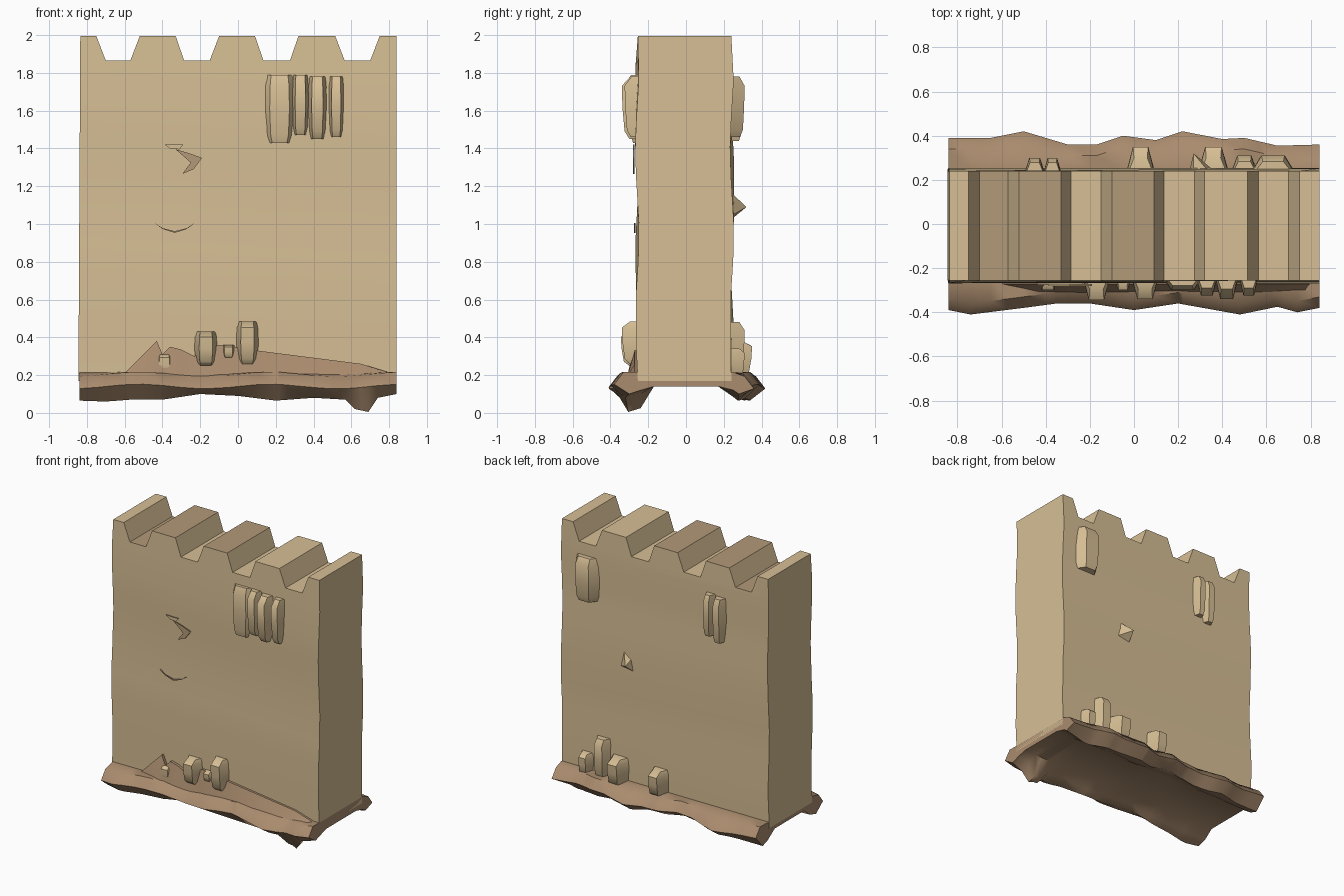
import bpy, bmesh, math
from mathutils import Vector

cube = bpy.data.objects.get("Cube")
if cube:
    bpy.data.objects.remove(cube, do_unlink=True)


def material(name, rgb):
    m = bpy.data.materials.new(name)
    m.use_nodes = True
    m.diffuse_color = (*rgb, 1)
    m.node_tree.nodes["Principled BSDF"].inputs["Base Color"].default_value = (*rgb, 1)
    return m


STONE = material("sandstone", (0.68, 0.52, 0.30))
SHADED = material("weathered_stone", (0.45, 0.32, 0.19))
EARTH = material("brown_earth", (0.40, 0.26, 0.155))


def finish(name, bm, mats, angle=40):
    bmesh.ops.recalc_face_normals(bm, faces=bm.faces[:])
    me = bpy.data.meshes.new(name)
    bm.to_mesh(me)
    bm.free()
    ob = bpy.data.objects.new(name, me)
    bpy.context.collection.objects.link(ob)
    for m in mats:
        me.materials.append(m)
    bpy.ops.object.select_all(action="DESELECT")
    ob.select_set(True)
    bpy.context.view_layer.objects.active = ob
    bpy.ops.object.shade_smooth_by_angle(angle=math.radians(angle))
    return ob


def loft(name, rings, mats, angle=40):
    """Join closed rings of equal length and cap both ends."""
    bm = bmesh.new()
    rows = [[bm.verts.new(p) for p in ring] for ring in rings]
    n = len(rows[0])
    for a, b in zip(rows, rows[1:]):
        for i in range(n):
            j = (i + 1) % n
            bm.faces.new((a[i], a[j], b[j], b[i]))
    bm.faces.new(rows[0])
    bm.faces.new(rows[-1])
    return finish(name, bm, mats, angle)


def sample(points, x):
    """Linear lookup in a short list of (x, value) pairs."""
    for (x0, v0), (x1, v1) in zip(points, points[1:]):
        if x <= x1:
            return v0 + (v1 - v0) * (x - x0) / (x1 - x0)
    return points[-1][1]


# Wall with battlements: one outline pushed through the thickness
LEFT, RIGHT, TOP, FLOOR = -0.835, 0.84, 1.995, 1.865
outline = [(RIGHT, 0.17), (LEFT - 0.01, 0.17), (LEFT, TOP), (-0.75, TOP)]
for f0, f1, t0, t1 in ((-0.70, -0.57, -0.52, -0.33), (-0.285, -0.15, -0.10, 0.09),
                       (0.135, 0.275, 0.32, 0.515), (0.565, 0.70, 0.75, RIGHT)):
    outline += [(f0, FLOOR), (f1, FLOOR), (t0, TOP), (t1, TOP)]
bm = bmesh.new()
front = bm.faces.new([bm.verts.new((x, -0.255, z)) for x, z in outline])
ext = bmesh.ops.extrude_face_region(bm, geom=[front])
for v in ext["geom"]:
    if isinstance(v, bmesh.types.BMVert):
        v.co.y = 0.24
for z in (0.4, 0.68, 0.85, 1.05, 1.3, 1.45, 1.6, 1.8):
    bmesh.ops.bisect_plane(bm, geom=bm.verts[:] + bm.edges[:] + bm.faces[:],
                           plane_co=(0, 0, z), plane_no=(0.05, 0, 1))
for v in bm.verts:
    if 0.2 < v.co.z < 1.85:
        swell = 0.010 * math.sin(7 * v.co.z + 1.5 * v.co.x)
        v.co.y += math.copysign(0.004, v.co.y) + swell
for f in bm.faces:
    c = f.calc_center_median()
    flat = c.z > 1.8 and max(v.co.z for v in f.verts) - min(v.co.z for v in f.verts) < 0.01
    # worn tops on the two middle battlements and in the first gap
    f.material_index = int(flat and any(abs(c.x - x) < 0.04 for x in (-0.635, -0.425, -0.005)))
finish("wall", bm, [STONE, SHADED])

# Earth footing: hollow underneath, with an uneven lip on both faces
front_lip = [(-0.84, 0.39), (-0.74, 0.41), (-0.5, 0.38), (-0.35, 0.36), (-0.2, 0.36), (0, 0.39),
             (0.2, 0.36), (0.48, 0.41), (0.65, 0.375), (0.74, 0.40), (0.84, 0.38)]
back_lip = [(-0.84, 0.39), (-0.65, 0.39), (-0.5, 0.42), (-0.3, 0.36), (-0.17, 0.36), (-0.05, 0.40),
            (0.1, 0.38), (0.22, 0.42), (0.4, 0.385), (0.5, 0.39), (0.65, 0.355), (0.84, 0.36)]
underside = [(-0.84, 0.065), (-0.7, 0.06), (-0.57, 0.07), (-0.4, 0.07), (-0.2, 0.1), (0, 0.09),
             (0.2, 0.065), (0.4, 0.08), (0.57, 0.07), (0.62, 0.02), (0.69, 0.005), (0.74, 0.08), (0.84, 0.1)]
stations = sorted({round(x, 2) for x, _ in front_lip + back_lip + underside})
rings = []
for x in stations:
    f, b, low = sample(front_lip, x), sample(back_lip, x), sample(underside, x)
    soft = max(low, 0.065)
    rise = 0.012 * math.sin(9 * x)
    rings.append([(x, y, z) for y, z in (
        (-0.25, 0.215), (-f + 0.05, 0.205 + rise), (-f, 0.14 + rise), (-f + 0.08, low), (-0.24, low + 0.02),
        (-0.17, 0.14), (0.17, 0.14), (0.25, soft + 0.02), (b - 0.08, soft), (b, 0.14 - rise),
        (b - 0.05, 0.205 - rise), (0.25, 0.215))])
loft("earth_footing", rings, [EARTH], 50)

# Earth drifted up against the front
crest = [(-0.6, 0.21), (-0.43, 0.38), (-0.4, 0.31), (-0.36, 0.35), (-0.3, 0.335), (-0.23, 0.30),
         (-0.1, 0.36), (0.1, 0.33), (0.65, 0.26), (0.83, 0.205)]
loft("earth_drift", [[(x, -0.272, z), (x, -0.31, 0.195), (x, -0.24, 0.19), (x, -0.24, z)]
                     for x, z in crest], [EARTH])


def block(name, x, z0, z1, width, depth, side, lean=0.0):
    """Worn stone standing out of one face: side -1 is front, +1 is back."""
    base = 0.235
    rings = []
    for t, w, d in ((0, 0.75, 0.45), (0.12, 0.9, 0.8), (0.5, 1, 0.95), (0.85, 0.95, 1), (1, 0.85, 0.4)):
        z, h = z0 + (z1 - z0) * t, width * w / 2
        out = 0.265 + (depth - 0.265) * d
        cx = x + lean * t
        rings.append([(cx - h, side * base, z), (cx - h * 0.55, side * out, z),
                      (cx + h * 0.55, side * out, z), (cx + h, side * base, z)])
    return loft(name, rings, [STONE], 45)


# Loose stones at the foot and exposed stones near the top
for name, side, stones in (
    ("front_foot_stone", -1, ((-0.17, 0.25, 0.43, 0.13, 0.345), (0.05, 0.26, 0.485, 0.13, 0.34),
                              (-0.05, 0.29, 0.36, 0.08, 0.30), (-0.39, 0.2, 0.31, 0.1, 0.30))),
    ("back_foot_stone", 1, ((0.03, 0.2, 0.38, 0.13, 0.35), (0.36, 0.19, 0.38, 0.14, 0.35),
                            (0.50, 0.2, 0.48, 0.12, 0.31), (0.63, 0.19, 0.34, 0.1, 0.31))),
    ("front_high_stone", -1, ((0.22, 1.43, 1.79, 0.19, 0.30), (0.33, 1.47, 1.79, 0.10, 0.325),
                              (0.42, 1.45, 1.78, 0.11, 0.34), (0.52, 1.46, 1.78, 0.09, 0.325))),
    ("back_high_stone", 1, ((0.63, 1.46, 1.78, 0.20, 0.31), (-0.45, 1.44, 1.76, 0.09, 0.30),
                            (-0.37, 1.47, 1.77, 0.08, 0.30))),
):
    for i, (x, z0, z1, w, d) in enumerate(stones, 1):
        block(f"{name}_{i}", x, z0, z1, w, d, side)


# Chips and cracks: thin slivers lying on the front face
def sliver(name, shape, y, mat):
    loft(name, [[(x, y - 0.008 * k, z) for x, z in shape] for k in (0, 1)], [mat])


sliver("chip_upper", [(-0.39, 1.422), (-0.29, 1.42), (-0.31, 1.395), (-0.36, 1.40)], -0.272, STONE)
sliver("chip_lower", [(-0.33, 1.395), (-0.26, 1.375), (-0.19, 1.35), (-0.235, 1.29),
                      (-0.295, 1.265), (-0.25, 1.325)], -0.272, SHADED)
arc = [(-0.335 + 0.105 * t, 0.962 + 0.043 * t * t) for t in (-1, -0.6, 0, 0.6, 1)]
sliver("curved_crack", arc + [(x, z - 0.009 * (1 - abs(x + 0.335) / 0.12)) for x, z in reversed(arc)],
       -0.268, SHADED)

# Pointed shard on the back
bm = bmesh.new()
root = [bm.verts.new(p) for p in ((0.25, 0.235, 1.02), (0.37, 0.235, 1.04), (0.34, 0.235, 1.17), (0.27, 0.235, 1.12))]
tip = bm.verts.new((0.27, 0.32, 1.09))
bm.faces.new(root)
for i in range(4):
    bm.faces.new((root[i], root[(i + 1) % 4], tip))
finish("back_shard", bm, [STONE], 20)
